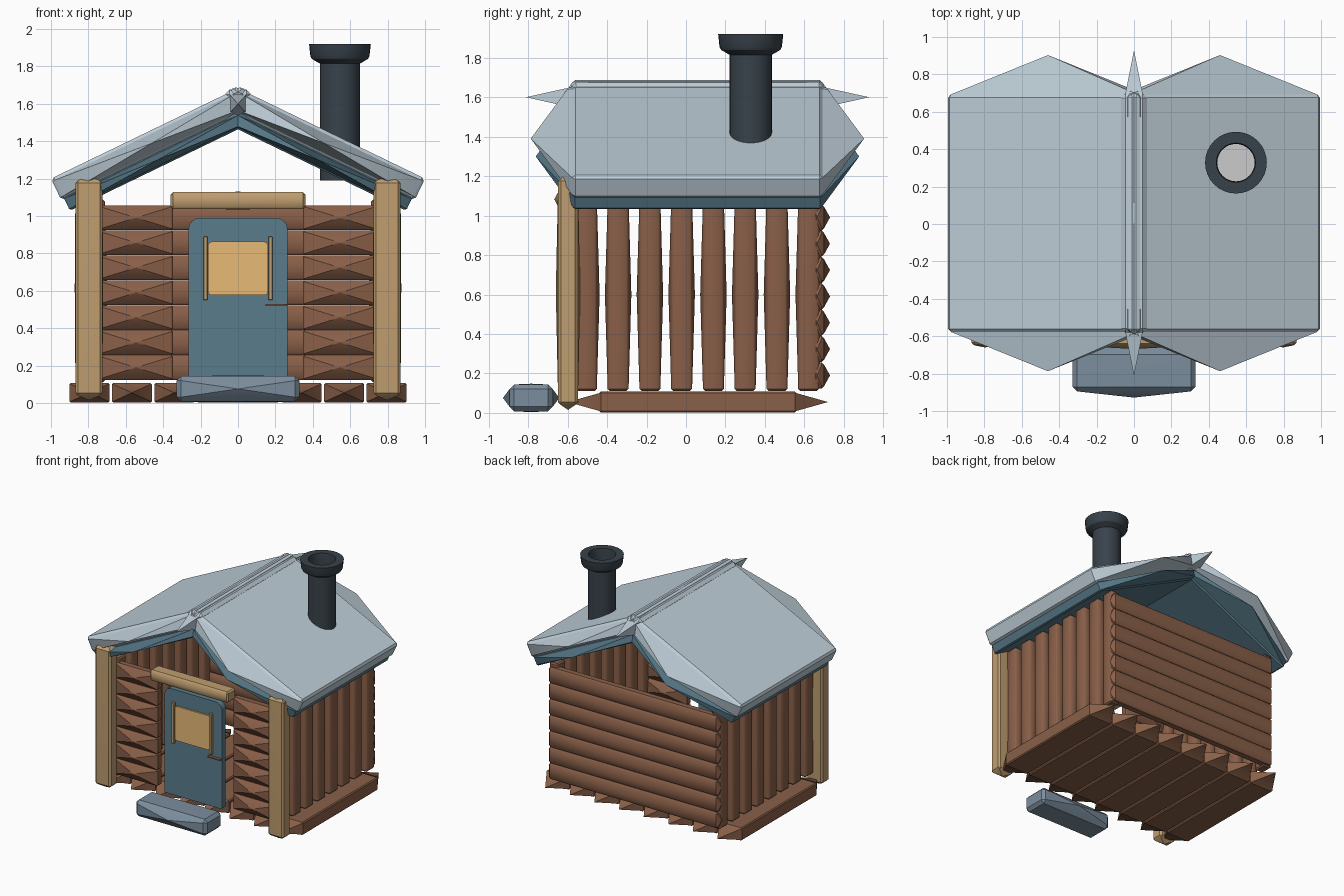
import bpy, bmesh, math
from mathutils import Vector

if "Cube" in bpy.data.objects:
    bpy.data.objects.remove(bpy.data.objects["Cube"])


def material(name, r, g, b):
    m = bpy.data.materials.new(name)
    m.diffuse_color = (r, g, b, 1)
    m.use_nodes = True
    m.node_tree.nodes["Principled BSDF"].inputs["Base Color"].default_value = m.diffuse_color
    return m


WOOD = material("brown_wood", 0.25, 0.115, 0.065)
PALE = material("pale_wood", 0.52, 0.34, 0.16)
TEAL = material("teal_paint", 0.10, 0.20, 0.26)
SNOW = material("snow", 0.52, 0.62, 0.69)
STONE = material("stone", 0.20, 0.27, 0.34)
GLOW = material("window_glow", 0.80, 0.49, 0.18)
IRON = material("dark_iron", 0.04, 0.055, 0.07)
WHITE = material("white", 0.95, 0.95, 0.95)


def finish(name, bm, mat, loc, rot_y=0, angle=30):
    bmesh.ops.recalc_face_normals(bm, faces=bm.faces)
    me = bpy.data.meshes.new(name)
    bm.to_mesh(me)
    bm.free()
    me.materials.append(mat)
    ob = bpy.data.objects.new(name, me)
    bpy.context.collection.objects.link(ob)
    ob.location = loc
    ob.rotation_euler.y = rot_y
    bpy.ops.object.select_all(action='DESELECT')
    ob.select_set(True)
    bpy.context.view_layer.objects.active = ob
    bpy.ops.object.shade_smooth_by_angle(angle=math.radians(angle))
    return ob


def chunk(name, loc, half, mat, poke=(0, 0, 0), bevel=0.01, rot_y=0):
    """Chamfered box whose faces bulge to a point by the poke amounts."""
    bm = bmesh.new()
    bmesh.ops.create_cube(bm, size=2)
    bmesh.ops.scale(bm, vec=half, verts=bm.verts)
    if bevel:
        bmesh.ops.bevel(bm, geom=bm.edges[:], offset=bevel, segments=1,
                        profile=0.5, affect='EDGES')
    bm.normal_update()
    for f in bm.faces[:]:
        for i in range(3):
            if poke[i] and abs(f.normal[i]) > 0.99:
                bmesh.ops.poke(bm, faces=[f], offset=poke[i])
                break
    return finish(name, bm, mat, loc, rot_y)


def panel(name, loc, half, r_top, r_bot, mat):
    """Upright panel with rounded corners, facing -y."""
    w, d, h = half
    pts = []
    for sx, sz, a0, r in ((1, 1, 0, r_top), (-1, 1, 90, r_top),
                          (-1, -1, 180, r_bot), (1, -1, 270, r_bot)):
        for k in range(5):
            a = math.radians(a0 + k * 22.5)
            pts.append((sx * (w - r) + r * math.cos(a), sz * (h - r) + r * math.sin(a)))
    bm = bmesh.new()
    f = bm.faces.new([bm.verts.new((x, -d, z)) for x, z in pts])
    ext = bmesh.ops.extrude_face_region(bm, geom=[f])["geom"]
    bmesh.ops.translate(bm, vec=(0, 2 * d, 0),
                        verts=[v for v in ext if isinstance(v, bmesh.types.BMVert)])
    return finish(name, bm, mat, loc)


def lathe(name, loc, profile, mat, n=32):
    bm = bmesh.new()
    rings = [[bm.verts.new((r * math.cos(math.tau * k / n), r * math.sin(math.tau * k / n), z))
              for k in range(n)] for r, z in profile]
    for a, b in zip(rings, rings[1:]):
        for k in range(n):
            bm.faces.new((a[k], a[(k + 1) % n], b[(k + 1) % n], b[k]))
    return finish(name, bm, mat, loc)


# floor planks with pointed ends
for i in range(8):
    chunk(f"floor_plank_{i}", ((i - 3.5) * 0.227, 0.06, 0.055), (0.107, 0.50, 0.053),
          WOOD, (0, 0.16, 0), 0.008)

# horizontal logs of the back and front walls
for i in range(7):
    z = 0.19 + i * 0.1335
    chunk(f"back_log_{i}", (0, 0.665, z), (0.78, 0.035, 0.066), WOOD, (0.015, 0.03, 0), 0.012)
    for s, side in ((-1, "left"), (1, "right")):
        chunk(f"front_log_{side}_{i}", (s * 0.545, -0.535, z), (0.197, 0.03, 0.066),
              WOOD, (0, 0.035, 0), 0.008)

for s, side in ((-1, "left"), (1, "right")):
    # vertical side wall planks
    for i in range(8):
        chunk(f"side_plank_{side}_{i}", (s * 0.75, -0.505 + i * 0.161, 0.6),
              (0.038, 0.053, 0.488), WOOD, (0.014, 0.014, 0), 0.01)
    # corner posts
    chunk(f"corner_post_{side}", (s * 0.797, -0.598, 0.615), (0.072, 0.05, 0.575),
          PALE, (0.004, 0.012, 0.025), 0.014)
    # roof: snow slab over teal slab
    tilt = math.radians(25.8) * s
    chunk(f"roof_snow_{side}", (s * 0.46, 0.058, 1.39), (0.569, 0.635, 0.064),
          SNOW, (0, 0.21, 0), 0.016, tilt)
    chunk(f"roof_board_{side}", (s * 0.43, 0.058, 1.30), (0.54, 0.63, 0.04),
          TEAL, (0, 0.19, 0), 0.01, tilt)
    # window side bars
    chunk(f"window_bar_{side}", (s * 0.173, -0.603, 0.72), (0.011, 0.014, 0.17), PALE, bevel=0.003)

# ridge cap with pointed ends
chunk("ridge_cap", (0, 0.058, 1.60), (0.07, 0.64, 0.075), SNOW, (0, 0.23, 0.01), 0.024)

# door, window, handle, lintel and step
panel("door", (0, -0.565, 0.55), (0.265, 0.025, 0.44), 0.06, 0.01, TEAL)
panel("door_window", (0, -0.592, 0.72), (0.16, 0.012, 0.143), 0.02, 0.02, GLOW)
chunk("door_handle", (0.205, -0.60, 0.525), (0.058, 0.014, 0.005), WOOD, bevel=0)
chunk("lintel", (0, -0.595, 1.083), (0.36, 0.055, 0.045), PALE, (0, 0.018, 0.002), 0.012)
chunk("front_step", (0, -0.785, 0.076), (0.328, 0.11, 0.068), STONE, (0, 0.033, 0.004), 0.024)

# open chimney pipe with flared cap
lathe("chimney", (0.545, 0.328, 0),
      [(0.107, 1.19), (0.107, 1.815), (0.15, 1.84), (0.158, 1.855), (0.165, 1.92),
       (0.105, 1.92), (0.10, 1.88), (0.10, 1.50)], IRON)
lathe("chimney_inside", (0.545, 0.328, 0), [(0.101, 1.50), (0.001, 1.50)], WHITE)
